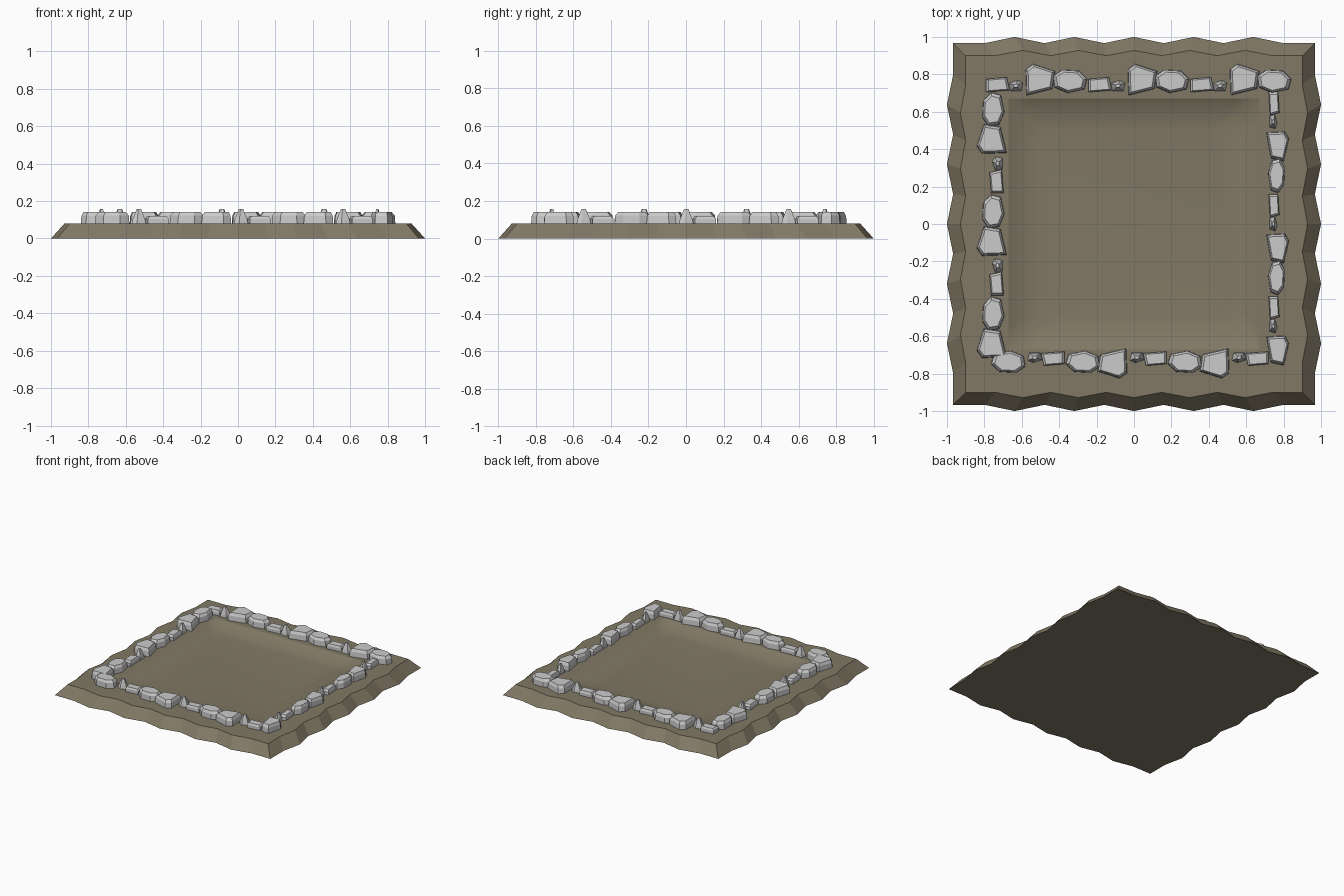
import bpy, bmesh
from math import radians
from mathutils import Matrix, Vector

if "Cube" in bpy.data.objects:
    bpy.data.objects.remove(bpy.data.objects["Cube"])


def finish(bm, name, mat=None):
    bmesh.ops.recalc_face_normals(bm, faces=bm.faces[:])
    me = bpy.data.meshes.new(name)
    bm.to_mesh(me)
    bm.free()
    ob = bpy.data.objects.new(name, me)
    bpy.context.collection.objects.link(ob)
    if mat:
        me.materials.append(mat)
    return ob


def bridge(bm, a, b, smooth=False):
    n = len(a)
    for i in range(n):
        f = bm.faces.new((a[i], a[(i + 1) % n], b[(i + 1) % n], b[i]))
        f.smooth = smooth


def square_ring(bm, r, z, wave):
    # square outline with five shallow outward peaks per side
    verts = []
    for k in range(4):
        rot = Matrix.Rotation(radians(90 * k), 3, 'Z')
        for i in range(-6, 6):
            u = -r if i == -6 else i * 0.165 * r
            v = r + (wave if i > -6 and i % 2 == 0 and abs(i) < 5 else 0)
            verts.append(bm.verts.new(rot @ Vector((u, -v, z))))
    return verts


# Earth plinth: wavy sloped edge, flat rim, softly sunken middle
earth = bpy.data.materials.new("earth")
earth.diffuse_color = (0.22, 0.19, 0.13, 1)
earth.use_nodes = True
earth.node_tree.nodes["Principled BSDF"].inputs["Base Color"].default_value = earth.diffuse_color
bm = bmesh.new()
profile = [(0.967, 0, 0.033), (0.90, 0.08, 0.028), (0.67, 0.08, 0),
           (0.60, 0.045, 0), (0.50, 0.035, 0)]
rings = [square_ring(bm, *p) for p in profile]
for i in range(4):
    bridge(bm, rings[i], rings[i + 1], smooth=i > 1)
bm.faces.new(rings[0][::-1])
bm.faces.new(rings[-1]).smooth = True
finish(bm, "earth_plinth", earth)

# Stone kinds: outline (along, outward), offset along, offset outward, levels (scale, z)
KINDS = [
    ("block_stone", [(-.06, .03), (.05, .04), (.065, -.03), (-.06, -.04)],
     0, .005, [(1, .07), (1, .105), (.8, .12)]),
    ("spike_stone", [(-.04, .012), (.01, .03), (.04, .015), (.03, -.03), (-.03, -.03)],
     .098, 0, [(1, .07), (.85, .1), (.3, .157)]),
    ("large_stone", [(-.07, .05), (-.03, .08), (.09, .04), (.075, -.055), (-.065, -.09)],
     .22, .037, [(1, .07), (.95, .12), (.8, .142)]),
    ("oval_stone", [(-.09, .025), (-.04, .06), (.05, .055), (.095, .01),
                    (.08, -.045), (-.01, -.065), (-.08, -.035)],
     .385, .025, [(1, .07), (.96, .122), (.78, .142)]),
]


def stone(name, outline, levels, u0, v0, vscale, angle):
    bm = bmesh.new()
    rot = Matrix.Rotation(radians(angle), 3, 'Z')
    rs = [[bm.verts.new(rot @ Vector((u0 + u * s, v0 + v * s * vscale, z)))
           for u, v in outline] for s, z in levels]
    for a, b in zip(rs, rs[1:]):
        bridge(bm, a, b)
    bm.faces.new(rs[0])
    bm.faces.new(rs[-1])
    finish(bm, name)


# Stone border: side, angle, start along, line distance, outward scale, stone numbers
SIDES = [
    ("back", 0, -.73, .74, 1, range(12)),
    ("right", -90, -.645, .745, .72, range(11)),
    ("front", 180, -.66, .715, .95, [0, 1, 2, 3, 4, 5, 6, 7, 8, 9, 11]),
    ("left", 90, -.867, .73, .95, range(2, 12)),
]
for side, angle, start, dist, vs, numbers in SIDES:
    for n in numbers:
        kind, outline, du, dv, levels = KINDS[n % 4]
        u = start + du + 0.546 * (n // 4)
        if side == "front" and n == 11:
            u = 0.67  # corner stone closes the gap
        stone(f"{side}_{kind}_{n}", outline, levels, u, dist + dv * vs, vs, angle)
